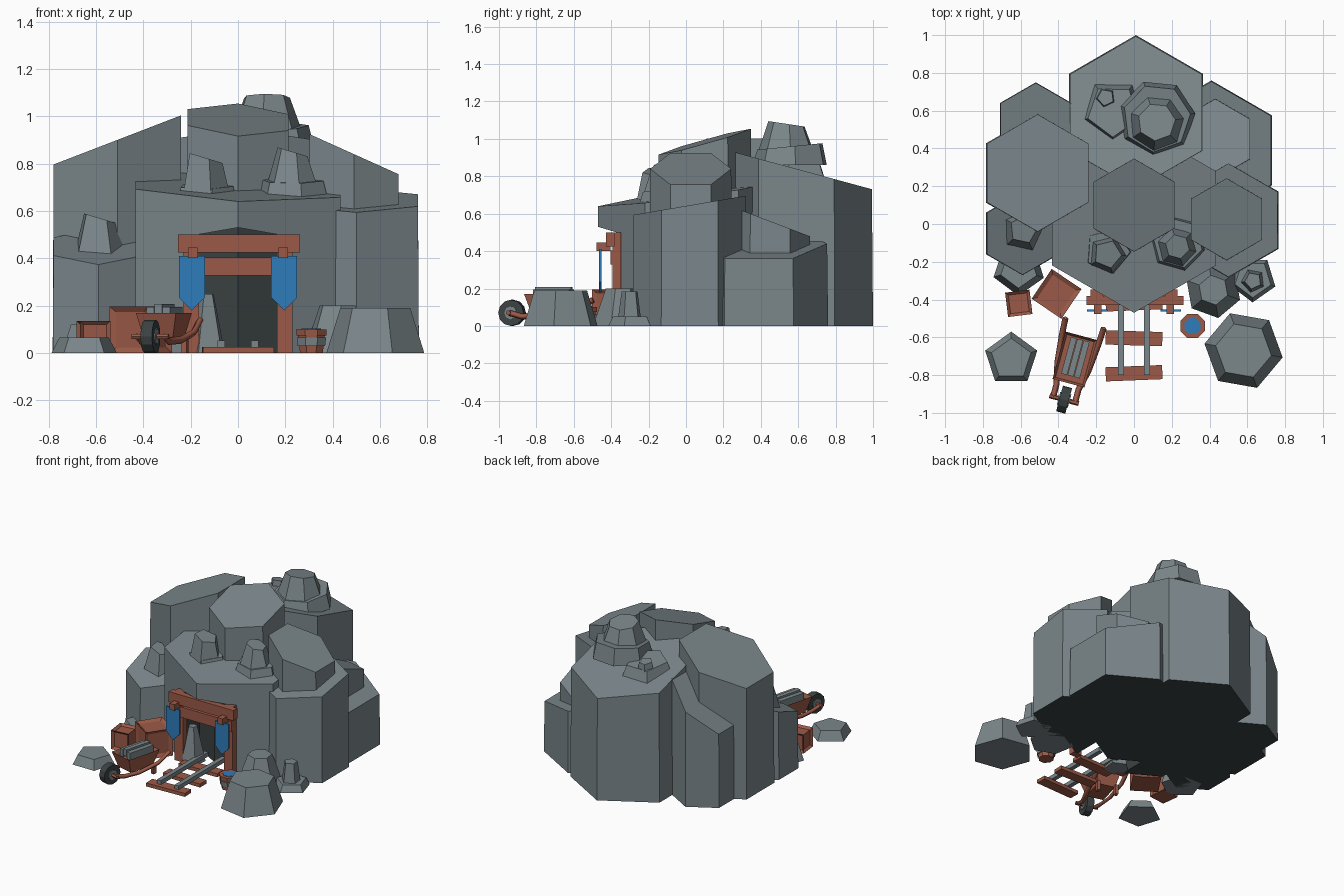
import bpy, bmesh, math
from mathutils import Matrix, Vector

if "Cube" in bpy.data.objects:
    bpy.data.objects.remove(bpy.data.objects["Cube"])


def material(name, rgb):
    m = bpy.data.materials.new(name)
    m.diffuse_color = (*rgb, 1)
    m.use_nodes = True
    m.node_tree.nodes["Principled BSDF"].inputs["Base Color"].default_value = m.diffuse_color
    return m


ROCK = material("grey rock", (0.196, 0.238, 0.254))
DARK = material("dark rock", (0.045, 0.055, 0.055))
WOOD = material("red brown wood", (0.33, 0.102, 0.063))
BLUE = material("blue", (0.028, 0.20, 0.49))
I4 = Matrix.Identity(4)
SIDES = (("left", -1), ("right", 1))


def finish(name, bm, mats, M=I4):
    bmesh.ops.recalc_face_normals(bm, faces=bm.faces)
    me = bpy.data.meshes.new(name)
    bm.to_mesh(me)
    bm.free()
    me.transform(M)
    for m in mats:
        me.materials.append(m)
    ob = bpy.data.objects.new(name, me)
    bpy.context.collection.objects.link(ob)
    return ob


def prism(name, x, y, n, r1, r2, z0, z1, tilt=(0, 0), rot=0, mats=(ROCK,), M=I4):
    """n-sided frustum with a tilted top; one vertex points to +y when rot is 0"""
    bm = bmesh.new()
    low, top = [], []
    for k in range(n):
        a = math.pi / 2 + math.radians(rot) + math.tau * k / n
        c, s = math.cos(a), math.sin(a)
        low.append(bm.verts.new((x + r1 * c, y + r1 * s, z0)))
        top.append(bm.verts.new((x + r2 * c, y + r2 * s, z1 + r2 * (tilt[0] * c + tilt[1] * s))))
    for k in range(n):
        j = (k + 1) % n
        bm.faces.new((low[k], low[j], top[j], top[k]))
    bm.faces.new(top)
    under = bm.faces.new(low[::-1])
    under.material_index = len(mats) - 1
    return finish(name, bm, mats, M)


def box(name, c, size, mat=WOOD, M=I4, taper=1, inset=0, depth=0, top_only=False):
    """box, optionally with a narrower base and recessed panels"""
    bm = bmesh.new()
    bmesh.ops.create_cube(bm, size=1)
    for v in bm.verts:
        k = taper if v.co.z < 0 else 1
        v.co = Vector((v.co.x * size[0] * k, v.co.y * size[1] * k, v.co.z * size[2])) + Vector(c)
    bm.normal_update()
    if inset:
        fs = [f for f in bm.faces if f.normal.z > (0.9 if top_only else -0.9)]
        bmesh.ops.inset_individual(bm, faces=fs, thickness=inset, depth=-depth)
    return finish(name, bm, (mat,), M)


# Hexagonal mountain columns: x, y, radius, height, tilt (caps start higher up)
for name, x, y, r, z, tilt in (
        ("back_column", 0.01, 0.59, 0.41, 0.84, (0, -0.27)),
        ("left_column", -0.51, 0.27, 0.315, 0.9, (0.385, 0)),
        ("crown_cap", 0, 0.1, 0.25, 0.985, (-0.05, 0.28)),
        ("right_front_column", 0.5, 0.02, 0.305, 0.645, (0, 0.17)),
        ("right_front_cap", 0.49, 0.025, 0.22, 0.84, (-0.45, 0)),
        ("right_back_column", 0.41, 0.39, 0.37, 0.44, (-0.25, 0)),
        ("right_back_cap", 0.43, 0.45, 0.215, 0.56, (0, -0.38)),
        ("left_back_column", -0.52, 0.53, 0.22, 0.68, (0.8, 0)),
        ("left_front_column", -0.59, -0.05, 0.222, 0.45, (0, 0.35))):
    prism(name, x, y, 6, r, r * 0.985, 0.3 if "cap" in name else 0, z, tilt, mats=(ROCK, DARK))
entrance = prism("entrance_column", 0, 0.03, 6, 0.5, 0.5, 0, 0.71, (-0.04, 0.14), mats=(ROCK, DARK))

# Tunnel cutter: gabled opening with a pointed back wall
bm = bmesh.new()
w = 0.2
outline = [(-w, -w), (-w, 0.495), (0, 0.53), (w, 0.495), (w, -w), (0, -w)]
front = [bm.verts.new((x, -0.7, z)) for x, z in outline]
back = [bm.verts.new((x, -0.27 + 0.577 * abs(x), z)) for x, z in outline]
for k in range(6):
    j = (k + 1) % 6
    bm.faces.new((front[k], front[j], back[j], back[k]))
bm.faces.new(front)
bm.faces.new(back[:3] + back[5:])
bm.faces.new(back[2:])
cutter = finish("tunnel_cutter", bm, (DARK,))
cutter.hide_render = True
mod = entrance.modifiers.new("tunnel", 'BOOLEAN')
mod.operation, mod.solver, mod.object = 'DIFFERENCE', 'EXACT', cutter
bpy.context.view_layer.objects.active = entrance
bpy.ops.object.modifier_apply(modifier="tunnel")
bpy.data.objects.remove(cutter)
# Faces inside the hexagon outline and the underside are dark
for f in entrance.data.polygons:
    c = f.center
    reach = max(math.cos(k * math.pi / 3) * c.x + math.sin(k * math.pi / 3) * (c.y - 0.03) for k in range(6))
    f.material_index = 1 if reach < 0.42 and f.normal.z < 0.5 else 0

# Boulders on the mountain: x, y, sides, base radius, top radius, top z, rotation
for name, x, y, n, r1, r2, z, rot in (
        ("summit_boulder", 0.12, 0.54, 7, 0.18, 0.1, 1.08, 20),
        ("summit_slab", -0.11, 0.6, 5, 0.22, 0.14, 0.89, 35),
        ("summit_pebble", -0.15, 0.67, 5, 0.08, 0.045, 0.92, 25),
        ("left_ledge", -0.585, -0.03, 5, 0.14, 0.075, 0.57, 60),
        ("small_ledge_boulder", -0.14, -0.16, 5, 0.12, 0.075, 0.825, 50),
        ("large_ledge_boulder", 0.23, -0.12, 6, 0.135, 0.065, 0.85, 15)):
    tilt = (-0.3, 0) if "ledge" in name else (0, -0.15)
    prism(name, x, y, n, r1, r2, z - 0.22, z, tilt, rot)
    if "boulder" in name:
        prism(name + "_skirt", x, y + 0.02, n, r1 + 0.025, r1, z - 0.22, z - 0.12, (0, 0.1), rot)

# Boulders on the ground: x, y, sides, base radius, top radius, height, rotation
for name, x, y, n, r1, r2, z, rot in (
        ("big_ground_boulder", 0.58, -0.67, 6, 0.21, 0.15, 0.19, 20),
        ("wall_boulder", 0.42, -0.35, 6, 0.15, 0.08, 0.2, 10),
        ("right_slab", 0.63, -0.29, 5, 0.125, 0.1, 0.05, 35),
        ("right_slab_boulder", 0.63, -0.3, 5, 0.07, 0.045, 0.185, 25),
        ("left_ground_boulder", -0.65, -0.715, 5, 0.145, 0.11, 0.065, 0),
        ("left_wall_boulder", -0.61, -0.24, 5, 0.14, 0.1, 0.12, 35),
        ("tunnel_boulder", -0.13, -0.33, 5, 0.085, 0.03, 0.25, 10)):
    prism(name, x, y, n, r1, r2, 0, z, rot=rot)

# Timber entrance with hanging banners
box("top_beam", (0.005, -0.405, 0.463), (0.515, 0.045, 0.075))
box("lower_beam", (0, -0.39, 0.365), (0.46, 0.03, 0.075))
for side, s in SIDES:
    box(side + "_post", (s * 0.197, -0.37, 0.25), (0.065, 0.045, 0.5))
    box(side + "_banner_peg", (s * 0.192, -0.44, 0.423), (0.04, 0.075, 0.045))
    bm = bmesh.new()
    w = 0.055
    shape = [(-w, 0.41), (w, 0.41), (w, 0.235), (0, 0.18), (-w, 0.235)]
    f = bm.faces.new([bm.verts.new((s * 0.195 + x, -0.464, z)) for x, z in shape])
    ext = bmesh.ops.extrude_face_region(bm, geom=[f])
    bmesh.ops.translate(bm, vec=(0, 0.012, 0), verts=[v for v in ext["geom"] if isinstance(v, bmesh.types.BMVert)])
    finish(side + "_banner", bm, (BLUE,))
    # Rails
    box(side + "_rail", (s * 0.07, -0.53, 0.038), (0.032, 0.54, 0.03), ROCK)

# Railway ties
for i in range(3):
    M = Matrix.Translation((0, -0.79 + 0.185 * i, 0)) @ Matrix.Rotation(0.04 - 0.07 * (i % 2), 4, 'Z')
    box("tie_%d" % (i + 1), (0, 0, 0.0125), (0.3, 0.075, 0.025), M=M)

# Crates with recessed panels
for name, x, y, s, a in (("large_crate", -0.41, -0.37, 0.19, -34), ("small_crate", -0.61, -0.42, 0.13, 7)):
    M = Matrix.Translation((x, y, 0)) @ Matrix.Rotation(math.radians(a), 4, 'Z')
    box(name, (0, 0, s / 2 + 0.003), (s, s, s + 0.006), M=M, inset=s * 0.17, depth=0.015)

# Water bucket: radii, bottom and top of each ring
for name, r1, r2, z0, z1, mat in (
        ("bucket", 0.052, 0.062, 0, 0.08, WOOD),
        ("bucket_band", 0.063, 0.067, 0.03, 0.065, ROCK),
        ("bucket_rim", 0.068, 0.07, 0.075, 0.1, WOOD),
        ("water", 0.045, 0.045, 0.095, 0.103, BLUE)):
    prism(name, 0.31, -0.54, 8, r1, r2, z0, z1, rot=22.5, mats=(mat,))

# Wheelbarrow, built along local +y from the wheel
B = Matrix.Translation((-0.37, -0.93, 0)) @ Matrix.Rotation(math.radians(-15), 4, 'Z')
W = B @ Matrix.Translation((0, 0, 0.07)) @ Matrix.Rotation(math.pi / 2, 4, 'Y')
for name, n, r, half, mat in (("wheel", 12, 0.07, 0.025, DARK), ("wheel_hub", 8, 0.035, 0.03, ROCK),
                              ("axle", 6, 0.013, 0.08, WOOD)):
    prism(name, 0, 0, n, r, r, -half, half, mats=(mat,), M=W)
box("tray", (0, 0.22, 0.115), (0.175, 0.26, 0.11), M=B, taper=0.72, inset=0.018, depth=0.03, top_only=True)
for i in (-1, 0, 1):
    box("ore_bar_%d" % (i + 2), (i * 0.035, 0.23, 0.17 + 0.012 * (i == 0)), (0.032, 0.2, 0.05), ROCK, B)
for side, s in SIDES:
    box(side + "_barrow_leg", (s * 0.065, 0.32, 0.035), (0.022, 0.03, 0.07), M=B)
    path = [(0.06, 0, 0.07), (0.06, 0.07, 0.05), (0.085, 0.18, 0.055), (0.1, 0.33, 0.085), (0.105, 0.42, 0.14)]
    cu = bpy.data.curves.new(side + "_handle", 'CURVE')
    cu.dimensions, cu.bevel_depth, cu.bevel_resolution, cu.use_fill_caps = '3D', 0.016, 0, True
    sp = cu.splines.new('POLY')
    sp.points.add(len(path) - 1)
    for p, (x, y, z) in zip(sp.points, path):
        p.co = (s * x, y, z, 1)
    cu.materials.append(WOOD)
    ob = bpy.data.objects.new(side + "_handle", cu)
    ob.matrix_world = B
    bpy.context.collection.objects.link(ob)
